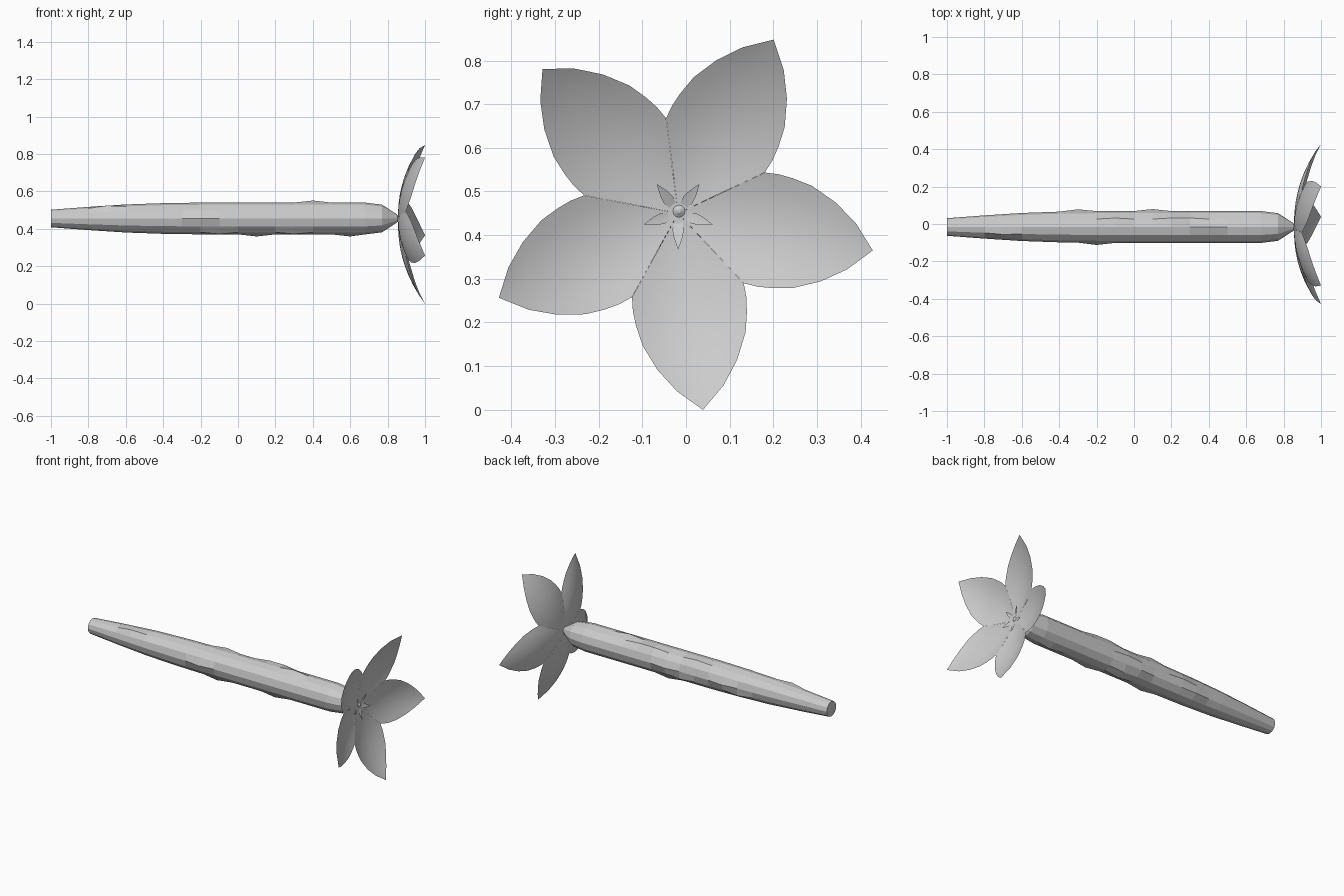
import bpy, bmesh, math, random

if "Cube" in bpy.data.objects:
    bpy.data.objects.remove(bpy.data.objects["Cube"])

random.seed(4)
CY, CZ = -0.018, 0.45          # flower axis
BY, BZ = -0.016, 0.455         # stem axis

grey = bpy.data.materials.new("plain_grey")
grey.diffuse_color = (0.6, 0.6, 0.6, 1)
grey.use_nodes = True
grey.node_tree.nodes["Principled BSDF"].inputs["Base Color"].default_value = grey.diffuse_color


def finish(name, bm, smooth):
    me = bpy.data.meshes.new(name)
    bmesh.ops.recalc_face_normals(bm, faces=bm.faces)
    for f in bm.faces:
        f.smooth = smooth
    bm.to_mesh(me)
    bm.free()
    ob = bpy.data.objects.new(name, me)
    bpy.context.collection.objects.link(ob)
    me.materials.append(grey)
    return ob


def interp(table, t):
    for (a, va), (b, vb) in zip(table, table[1:]):
        if t <= b:
            return va + (vb - va) * (t - a) / (b - a)
    return table[-1][1]


# Stem: twelve-sided tapered tube with a few small knobs
PROFILE = [(-1, .047), (-.8, .062), (-.6, .075), (-.4, .082), (-.2, .085),
           (.68, .085), (.77, .074), (.85, .022), (.862, .004)]
xs = [-1 + .1 * i for i in range(17)] + [.68, .73, .77, .81, .85, .862]
N = 12
bm = bmesh.new()
rings = []
for i, x in enumerate(xs):
    r = interp(PROFILE, x)
    ring = []
    for k in range(N):
        a = math.tau * k / N
        knob = .011 if 2 < i < 17 and random.random() < .07 else 0
        ring.append(bm.verts.new((x, BY + (r + knob) * math.cos(a),
                                  BZ + (r + knob) * math.sin(a))))
    rings.append(ring)
for r0, r1 in zip(rings, rings[1:]):
    for k in range(N):
        bm.faces.new((r0[k], r0[(k + 1) % N], r1[(k + 1) % N], r1[k]))
bm.faces.new(rings[0])
bm.faces.new(rings[-1])
finish("stem", bm, False)


# Leaf-shaped sheet: widths along its length, depth(r, s) gives x
def blade(name, widths, angle, depth, cols=8):
    bm = bmesh.new()
    a = math.radians(angle)
    ca, sa = math.cos(a), math.sin(a)
    rows = []
    for r, w in widths:
        row = []
        for j in range(cols + 1):
            s = 2 * j / cols - 1
            p = s * w
            row.append(bm.verts.new((depth(r, p), CY + r * ca - p * sa,
                                     CZ + r * sa + p * ca)))
        rows.append(row)
    for r0, r1 in zip(rows, rows[1:]):
        for j in range(cols):
            bm.faces.new((r0[j], r0[j + 1], r1[j + 1], r1[j]))
    bmesh.ops.remove_doubles(bm, verts=bm.verts, dist=1e-5)
    return finish(name, bm, True)


# Petals: five cupped blades meeting along 36 degree wedges
PETAL = [(0, 0), (.045, .0325), (.09, .065), (.135, .098), (.178, .129), (.21, .131),
         (.244, .128), (.29, .119), (.35, .092), (.404, .054), (.454, 0)]


def petal_depth(r, p):
    return .855 + .145 * (r / .454) ** 2.3 + .026 * (p / .13) ** 2


for i in range(5):
    blade(f"petal_{i + 1}", PETAL, -10.8 + 72 * i, petal_depth)

# Sepals: small leaves at the base whose tips show through the flower
SEPAL = [(0, .002), (.02, .009), (.038, .013), (.055, .010), (.07, .005), (.083, 0)]


def sepal_depth(r, p):
    return .847 + .030 * r / .083 + 6 * p * p


for i in range(5):
    blade(f"sepal_{i + 1}", SEPAL, -90 + 72 * i, sepal_depth, 4)
